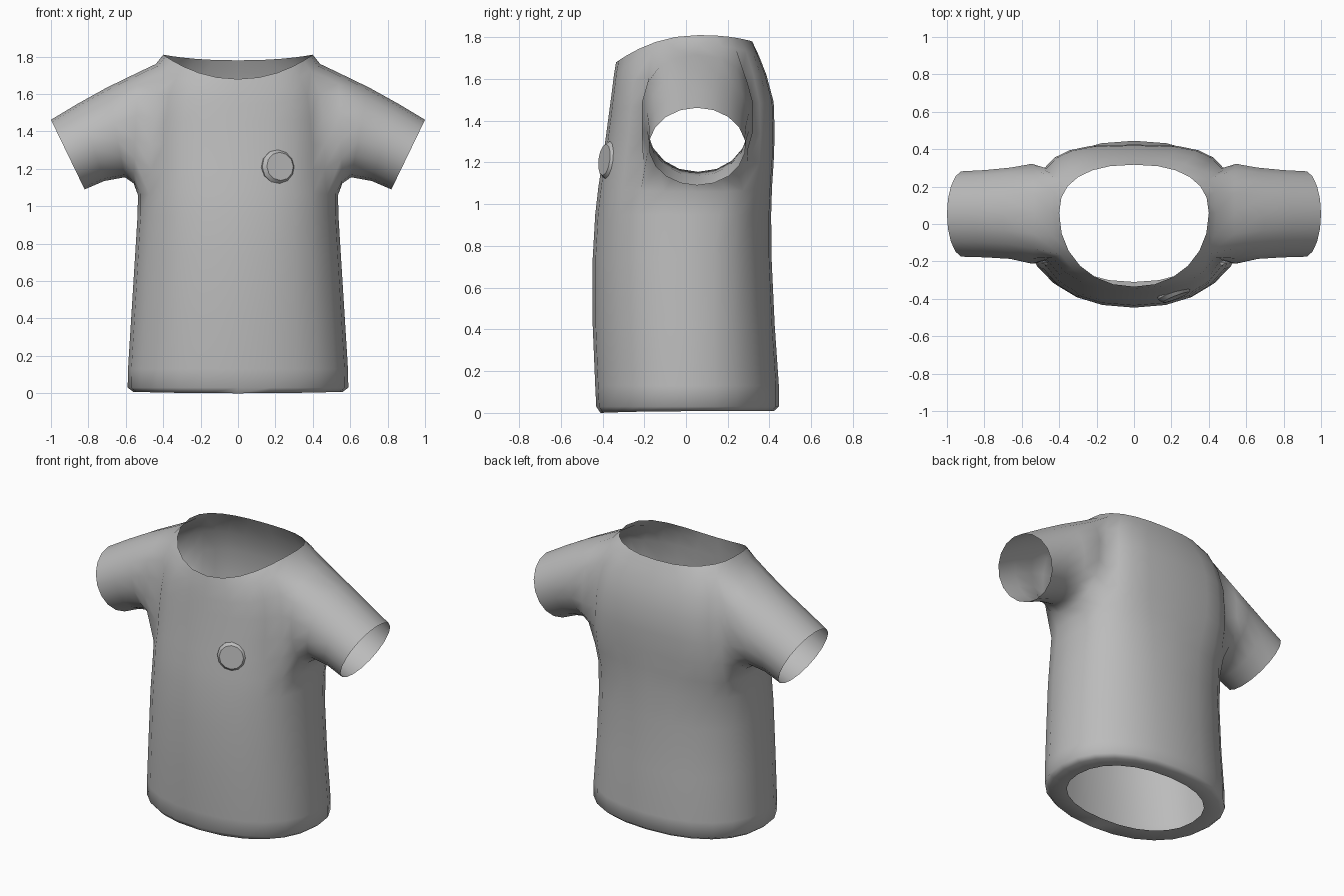
import bpy, bmesh, math
from mathutils import Vector

if "Cube" in bpy.data.objects:
    bpy.data.objects.remove(bpy.data.objects["Cube"])

N = 24  # columns around the torso

grey = bpy.data.materials.new("cloth grey")
grey.diffuse_color = (0.5, 0.5, 0.5, 1)
grey.use_nodes = True
grey.node_tree.nodes["Principled BSDF"].inputs["Base Color"].default_value = grey.diffuse_color


def power(v, p):
    return math.copysign(abs(v) ** p, v)


def finish(bm, name, angle):
    bmesh.ops.recalc_face_normals(bm, faces=bm.faces)
    mesh = bpy.data.meshes.new(name)
    bm.to_mesh(mesh)
    bm.free()
    mesh.materials.append(grey)
    ob = bpy.data.objects.new(name, mesh)
    bpy.context.collection.objects.link(ob)
    bpy.context.view_layer.objects.active = ob
    ob.select_set(True)
    bpy.ops.object.shade_smooth_by_angle(angle=math.radians(angle))
    ob.select_set(False)
    return ob


def bridge(bm, a, b):
    for i in range(len(a)):
        j = (i + 1) % len(a)
        bm.faces.new((a[i], a[j], b[j], b[i]))


# Torso sections: half width, front y, back y, mid y, z front, z side, z back,
# roundness of front and back (1 = ellipse, smaller = boxier)
SECTIONS = [
    (0.455, -0.31, 0.34, 0.01, 0.012, 0.012, 0.012, 0.9, 0.9),  # hem inner edge
    (0.56, -0.41, 0.42, 0.01, 0.0, 0.008, 0.008, 0.9, 0.9),
    (0.59, -0.43, 0.445, 0.01, 0.03, 0.03, 0.03, 0.9, 0.9),
    (0.588, -0.435, 0.445, 0.01, 0.13, 0.13, 0.13, 0.9, 0.9),
    (0.57, -0.447, 0.425, 0.01, 0.42, 0.42, 0.42, 0.9, 0.9),
    (0.55, -0.447, 0.41, 0.01, 0.74, 0.74, 0.74, 0.88, 0.86),
    (0.537, -0.435, 0.408, 0.03, 0.95, 0.95, 0.95, 0.85, 0.8),
    (0.535, -0.42, 0.412, 0.05, 1.08, 1.06, 1.08, 0.82, 0.7),   # armpit
    (0.52, -0.402, 0.42, 0.06, 1.2, 1.2, 1.2, 0.8, 0.6),
    (0.52, -0.383, 0.425, 0.06, 1.33, 1.33, 1.34, 0.8, 0.6),
    (0.51, -0.367, 0.42, 0.06, 1.45, 1.48, 1.49, 0.8, 0.6),
    (0.49, -0.355, 0.385, 0.06, 1.54, 1.63, 1.62, 0.8, 0.62),
    (0.44, -0.345, 0.35, 0.06, 1.62, 1.76, 1.71, 0.85, 0.7),    # shoulder
    (0.40, -0.335, 0.317, 0.06, 1.68, 1.81, 1.78, 0.95, 0.85),  # neckline
]
ARMPIT, SHOULDER, HALF = 7, 12, 2

bm = bmesh.new()
rings = []
for a, yf, yb, yc, zf, zs, zb, pf, pb in SECTIONS:
    ring = []
    for i in range(N):
        t = 2 * math.pi * i / N
        c, s = math.cos(t), math.sin(t)
        p = pb if s > 0 else pf
        reach, z_end = (yb - yc, zb) if s > 0 else (yc - yf, zf)
        ring.append(bm.verts.new((a * power(c, p), yc + reach * power(s, p),
                                  zs + (z_end - zs) * s * s)))
    rings.append(ring)

# Torso faces, leaving an armhole on each side
hole_cols = {(k + h) % N for k in (0, N // 2) for h in range(-HALF, HALF)}
for r in range(len(rings) - 1):
    for i in range(N):
        if ARMPIT <= r < SHOULDER and i in hole_cols:
            continue
        j = (i + 1) % N
        bm.faces.new((rings[r][i], rings[r][j], rings[r + 1][j], rings[r + 1][i]))

# Sleeves: top x, z, bottom x, z, front y, back y, roundness
SLEEVE = [
    (0.535, 1.715, 0.558, 1.122, -0.215, 0.325, 0.85),
    (0.70, 1.635, 0.605, 1.155, -0.19, 0.305, 0.95),
    (0.85, 1.552, 0.715, 1.135, -0.182, 0.292, 1.0),
    (1.0, 1.462, 0.82, 1.09, -0.178, 0.285, 1.0),
]
for side in (1, -1):
    def col(k):
        return k % N if side > 0 else (N // 2 - k) % N

    # armhole loop from the shoulder centre, round the back, below, and up the front
    loop = [rings[SHOULDER][col(k)] for k in range(0, HALF + 1)]
    loop += [rings[r][col(HALF)] for r in range(SHOULDER - 1, ARMPIT, -1)]
    loop += [rings[ARMPIT][col(k)] for k in range(HALF, -HALF - 1, -1)]
    loop += [rings[r][col(-HALF)] for r in range(ARMPIT + 1, SHOULDER)]
    loop += [rings[SHOULDER][col(k)] for k in range(-HALF, 0)]
    for xt, zt, xb, zb, yf, yb, p in SLEEVE:
        ring = []
        for i in range(len(loop)):
            t = 2 * math.pi * i / len(loop)
            u, v = power(math.cos(t), p), power(math.sin(t), p)
            ring.append(bm.verts.new((side * ((xt + xb) / 2 + u * (xt - xb) / 2),
                                      (yf + yb) / 2 + v * (yb - yf) / 2,
                                      (zt + zb) / 2 + u * (zt - zb) / 2)))
        bridge(bm, loop, ring)
        loop = ring
finish(bm, "shirt", 60)

# Round chest badge: bevelled disc following the cloth
bm = bmesh.new()
normal = Vector((0.36, -0.92, 0.12)).normalized()
turn = normal.to_track_quat('Z', 'Y')
centre = Vector((0.225, -0.392, 1.213))
prev = None
for radius, depth in ((0.094, -0.06), (0.094, -0.022), (0.076, 0.0)):
    ring = [bm.verts.new(centre + turn @ Vector((radius * math.cos(i * math.pi / 6),
                                                 radius * math.sin(i * math.pi / 6), depth)))
            for i in range(12)]
    if prev:
        bridge(bm, prev, ring)
    else:
        bm.faces.new(ring[::-1])
    prev = ring
bm.faces.new(prev)
finish(bm, "chest_badge", 30)
